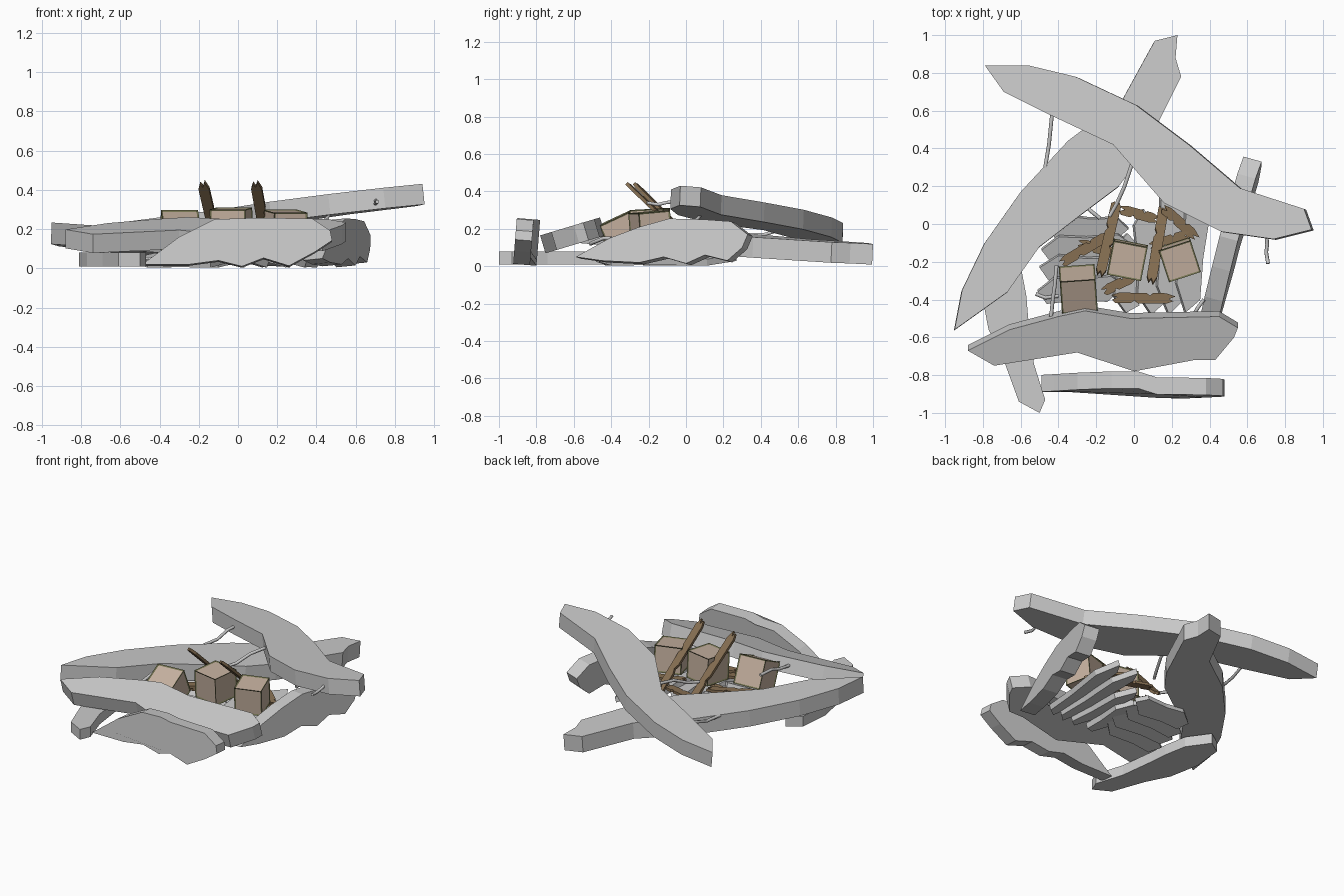
import bpy, bmesh, math
from mathutils import Vector, Matrix

if "Cube" in bpy.data.objects:
    bpy.data.objects.remove(bpy.data.objects["Cube"])


def material(name, rgb):
    m = bpy.data.materials.new(name)
    m.diffuse_color = (*rgb, 1)
    m.use_nodes = True
    m.node_tree.nodes["Principled BSDF"].inputs["Base Color"].default_value = m.diffuse_color
    return m


WOOD = material("wood", (0.24, 0.16, 0.085))
PANEL = material("crate_panel", (0.56, 0.44, 0.35))
TRIM = material("crate_trim", (0.17, 0.17, 0.08))


def add_object(name, bm, mats=()):
    bmesh.ops.recalc_face_normals(bm, faces=bm.faces[:])
    me = bpy.data.meshes.new(name)
    bm.to_mesh(me)
    bm.free()
    ob = bpy.data.objects.new(name, me)
    bpy.context.collection.objects.link(ob)
    for m in mats:
        me.materials.append(m)
    return ob


def slab(name, outline, thick, o, u, v, mats=(), bend=lambda a: 0):
    """Prism: outline in the plane o + a*u + b*v, thickened behind the face."""
    o, u, v = Vector(o), Vector(u), Vector(v)
    n = u.cross(v).normalized()
    bm = bmesh.new()
    top = [bm.verts.new(o + u * a + v * b + n * bend(a)) for a, b in outline]
    low = [bm.verts.new(p.co - n * thick) for p in top]
    bm.faces.new(top)
    bm.faces.new(low[::-1])
    for i in range(len(top)):
        j = (i + 1) % len(top)
        bm.faces.new((top[i], low[i], low[j], top[j]))
    return add_object(name, bm, mats)


def flat_slab(name, outline, thick, z, sx, sy):
    slab(name, outline, thick, (0, 0, z), (1, 0, sx), (0, 1, sy))


# Large broken slabs lying on each other
flat_slab("top_slab", [
    (-.79, .84), (-.56, .84), (-.31, .78), (.01, .63), (.29, .42), (.56, .19), (.90, .08),
    (.94, -.03), (.74, -.08), (.46, -.04), (.16, .11), (-.11, .42), (-.45, .58), (-.69, .70)],
    .105, .326, .11, -.04)
flat_slab("left_slab", [
    (.11, .97), (.23, 1.0), (.22, .88), (.25, .78), (.13, .54), (.04, .36), (-.08, .20),
    (-.28, .05), (-.50, -.12), (-.67, -.36), (-.95, -.56), (-.91, -.35), (-.79, -.10),
    (-.60, .17), (-.35, .44), (-.06, .66)],
    .11, .174, -.035, -.047)
flat_slab("front_slab", [
    (-.88, -.67), (-.66, -.56), (-.40, -.49), (-.26, -.46), (-.02, -.50), (.45, -.49),
    (.55, -.55), (.53, -.60), (.43, -.72), (.32, -.72), (0, -.78), (-.30, -.68), (-.74, -.75)],
    .10, .399, 0, .3)
flat_slab("low_left_slab", [
    (-.70, -.08), (-.60, -.22), (-.57, -.38), (-.56, -.50), (-.53, -.74), (-.47, -.93),
    (-.50, -1.0), (-.61, -.94), (-.69, -.72), (-.77, -.56), (-.81, -.35), (-.79, -.14)],
    .07, .08, 0, 0)

# Two slabs standing on edge
slab("front_edge_slab", [
    (-.49, .02), (-.42, .07), (-.30, .16), (-.12, .25), (.02, .255), (.12, .255), (.38, .25),
    (.47, .19), (.48, .14), (.39, .08), (.26, .01), (.13, .05), (.02, .01), (-.10, .04), (-.25, .02)],
    .09, (0, -.89, 0), (1, 0, 0), (0, .08, 1),
    bend=lambda a: .035 * min(max((a - .02) / .11, 0), 1))
slab("right_edge_slab", [
    (-.59, .05), (-.41, .15), (-.25, .21), (-.09, .255), (.10, .25), (.24, .24), (.33, .17),
    (.30, .10), (.22, .03), (.10, .06), (0, .015), (-.12, .05), (-.25, .02), (-.45, .03)],
    .10, (.60, 0, 0), (.28, 1, 0), (-.1, 0, 1))


# Overlapping floor shards
def shard(name, x, y, deg, length, tilt, w=.14):
    c, s = math.cos(math.radians(deg)), math.sin(math.radians(deg))
    ct, st = math.cos(tilt), math.sin(tilt)
    shape = [(-.5, 0), (-.4, -.5), (-.1, -.42), (.3, -.5), (.5, .1), (.35, .5), (0, .42), (-.3, .5)]
    z = .038 + w / 2 * abs(st)
    slab(name, [(a * length, b * w) for a, b in shape], .036,
         (x, y, z), (c, s, 0), (-s * ct, c * ct, st))


for i, (x, y, d, l) in enumerate([(-.24, -.03, -3, .42), (-.25, -.13, 2, .48),
                                  (-.25, -.24, -2, .50), (-.28, -.35, 2, .46)]):
    shard(f"floor_shard_left_{i+1}", x, y, d, l, .3)
for i, (x, y, d, l) in enumerate([(-.03, -.26, 87, .42), (.08, -.20, 93, .56),
                                  (.20, -.11, 88, .74), (.32, -.10, 83, .74)]):
    shard(f"floor_shard_right_{i+1}", x, y, d, l, .3)


# Crates with raised trim and sunken panels
def crate(name, loc, size, rx, ry, rz):
    bm = bmesh.new()
    bmesh.ops.create_cube(bm, size=size)
    inner = bm.faces[:]
    bmesh.ops.inset_individual(bm, faces=inner, thickness=.012, depth=-.005)
    for f in bm.faces:
        f.material_index = 1
    for f in inner:
        f.material_index = 0
    rot = Matrix.Rotation(math.radians(rz), 4, 'Z') @ Matrix.Rotation(math.radians(ry), 4, 'Y') \
        @ Matrix.Rotation(math.radians(rx), 4, 'X')
    bm.transform(Matrix.Translation(loc) @ rot)
    add_object(name, bm, (PANEL, TRIM))


crate("crate_middle", (-.035, -.19, .213), .185, 3, 0, -11)
crate("crate_right", (.24, -.19, .203), .178, 5, 0, 18)
crate("crate_left", (-.295, -.345, .17), .19, 25, 0, 4)


# Splintered planks
def plank(name, p0, p1, w=.055, thick=.018):
    p0, p1 = Vector(p0), Vector(p1)
    d = p1 - p0
    u, L, h = d.normalized(), d.length, w / 2
    v = Vector((-u.y, u.x, 0)).normalized()
    shape = [(.02, -h), (.3 * L, -h), (.36 * L, -.5 * h), (.42 * L, -h), (L - .05, -h),
             (L - .01, -.5 * h), (L - .035, -.1 * h), (L, .4 * h), (L - .05, h),
             (.65 * L, h), (.6 * L, .5 * h), (.55 * L, h), (.04, h), (0, .5 * h),
             (.03, .1 * h), (.005, -.4 * h)]
    slab(name, shape, thick, p0, u, v, (WOOD,))


PLANKS = [
    ((-.09, .12, .06), (-.18, -.27, .45)),   # leaning left
    ((.16, .10, .06), (.09, -.31, .45)),     # leaning right
    ((-.08, .08, .12), (.14, .02, .11)),
    ((.15, .09, .12), (.34, -.08, .10)),
    ((-.39, -.21, .12), (-.12, -.05, .13)),
    ((-.12, -.39, .12), (.22, -.395, .11)),
    ((-.17, -.36, .11), (.02, -.27, .12)),
    ((-.30, -.10, .10), (-.08, -.16, .11)),
    ((.08, -.12, .11), (.30, -.05, .11)),
]
for i, (a, b) in enumerate(PLANKS):
    plank(f"plank_{i+1}", a, b)


# Bent reinforcing rods
def rod(name, pts):
    cu = bpy.data.curves.new(name, 'CURVE')
    cu.dimensions = '3D'
    cu.bevel_depth = .01
    cu.bevel_resolution = 1
    cu.use_fill_caps = True
    sp = cu.splines.new('POLY')
    sp.points.add(len(pts) - 1)
    for p, co in zip(sp.points, pts):
        p.co = (*co, 1)
    bpy.context.collection.objects.link(bpy.data.objects.new(name, cu))


RODS = [
    [(-.43, .62, .20), (-.44, .52, .20), (-.45, .42, .17), (-.47, .30, .17)],
    [(-.01, .32, .27), (-.05, .20, .26), (-.09, .11, .22), (-.13, .04, .21)],
    [(-.28, .12, .12), (-.23, .07, .14), (-.18, .03, .13)],
    [(-.41, -.22, .23), (-.42, -.33, .23), (-.43, -.40, .21), (-.44, -.50, .20)],
    [(-.52, -.37, .05), (-.47, -.39, .05), (-.40, -.38, .05)],
    [(.70, -.03, .35), (.705, -.11, .34), (.70, -.15, .33), (.71, -.21, .34)],
    [(.26, -.51, .12), (.31, -.49, .13), (.34, -.44, .15), (.37, -.40, .15)],
    [(.30, .14, .325), (.34, .10, .32), (.37, .05, .31)],
    [(.49, .15, .33), (.48, .10, .30), (.45, .06, .25), (.44, .0, .24)],
]
for i, pts in enumerate(RODS):
    rod(f"rod_{i+1}", pts)
